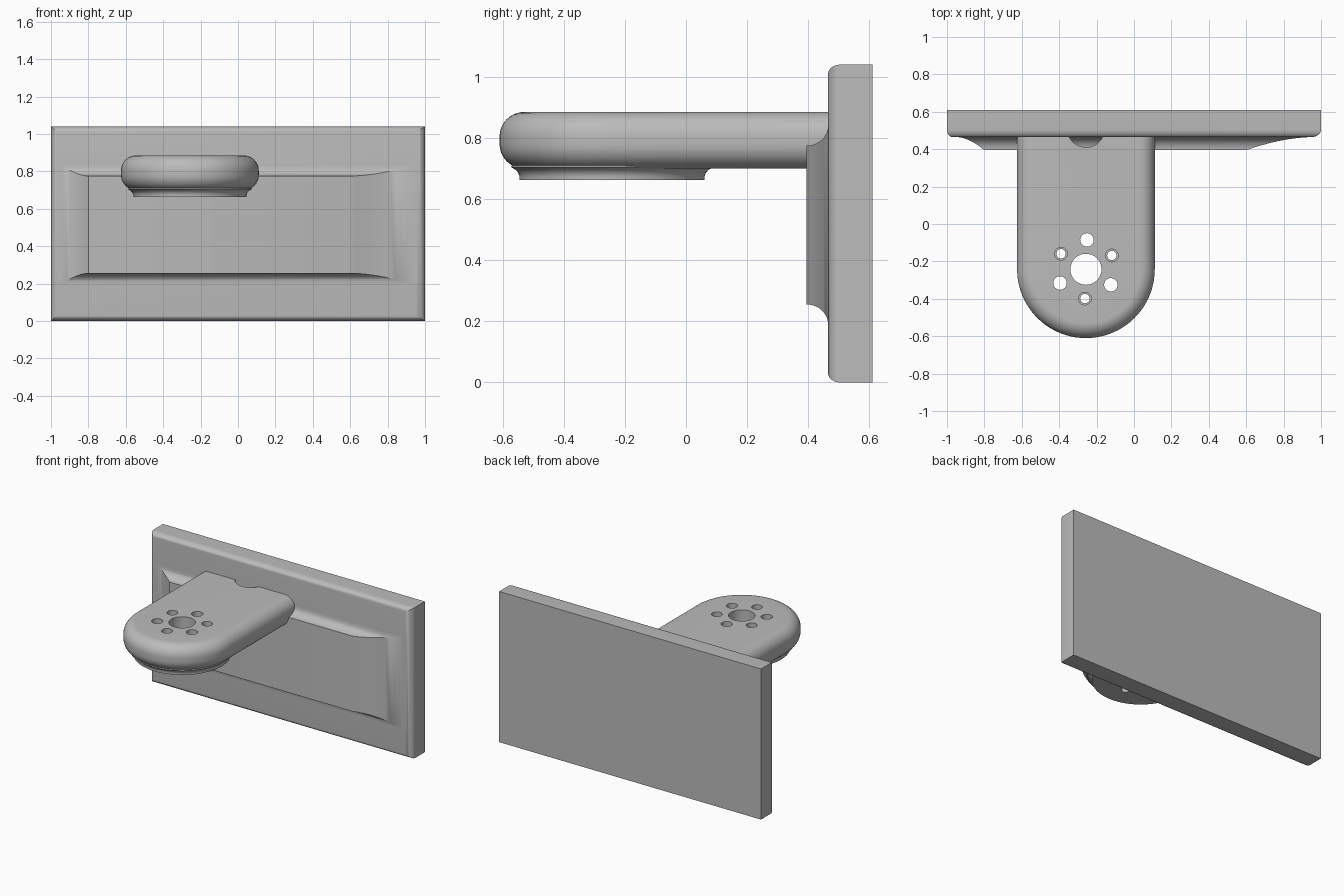
import bpy, bmesh, math
from math import sin, cos, pi

if "Cube" in bpy.data.objects:
    bpy.data.objects.remove(bpy.data.objects["Cube"])

grey = bpy.data.materials.new("plain_grey")
grey.diffuse_color = (0.5, 0.5, 0.5, 1)
grey.use_nodes = True
grey.node_tree.nodes["Principled BSDF"].inputs["Base Color"].default_value = grey.diffuse_color


def loft(bm, rings):
    """Bridge equal-length closed rings and cap both ends."""
    vs = [[bm.verts.new(p) for p in r] for r in rings]
    n = len(vs[0])
    for a, b in zip(vs, vs[1:]):
        for i in range(n):
            j = (i + 1) % n
            bm.faces.new((a[i], a[j], b[j], b[i]))
    bm.faces.new(vs[0][::-1])
    bm.faces.new(vs[-1])


def make(name, *lofts):
    bm = bmesh.new()
    for rings in lofts:
        loft(bm, rings)
    bmesh.ops.recalc_face_normals(bm, faces=bm.faces)
    me = bpy.data.meshes.new(name)
    bm.to_mesh(me)
    bm.free()
    me.materials.append(grey)
    ob = bpy.data.objects.new(name, me)
    bpy.context.collection.objects.link(ob)
    return ob


def rect(x0, x1, z0, z1, y):
    return [(x0, y, z0), (x1, y, z0), (x1, y, z1), (x0, y, z1)]


def lathe(cx, cy, profile, n=40):
    """Rings of a vertical turned shape from (radius, z) pairs."""
    return [[(cx + r * cos(2 * pi * i / n), cy + r * sin(2 * pi * i / n), z)
             for i in range(n)] for r, z in profile]


def boolean(ob, other, operation):
    m = ob.modifiers.new(operation, 'BOOLEAN')
    m.operation, m.solver, m.object = operation, 'EXACT', other
    bpy.context.view_layer.objects.active = ob
    bpy.ops.object.modifier_apply(modifier=m.name)
    bpy.data.objects.remove(other)


def smooth(ob, angle):
    bpy.ops.object.select_all(action='DESELECT')
    ob.select_set(True)
    bpy.context.view_layer.objects.active = ob
    bpy.ops.object.shade_smooth_by_angle(angle=math.radians(angle))


# Wall plate with rounded front edges, wider rounding on the right
rings = [rect(-1, 1, 0, 1.04, 0.61)]
for k in range(9):
    t = k / 8 * pi / 2
    d = 1 - cos(t)
    rings.append(rect(-1 + 0.03 * d, 1 - 0.05 * d, 0.03 * d, 1.04 - 0.03 * d,
                      0.505 - 0.04 * sin(t)))
plate = make("wall_plate", rings)

# Raised pad with concave flared sides, long run-out on the right
rings = [rect(-0.95, 0.96, 0.19, 0.84, 0.48)]
for k in range(12, -1, -1):
    t = k / 12 * pi / 2
    h = sin(t)
    s = 1 - max(0, 1 - h) ** 0.556
    d = 0.065 * (1 - cos(t))
    rings.append(rect(-0.8 - 0.15 * s, 0.6 + 0.36 * s, 0.255 - d, 0.775 + d,
                      0.395 + 0.07 * h))
pad = make("raised_pad", rings)

# Arm: round-ended bar with rounded top and bottom edges
CX, CY, R, BACK = -0.257, -0.242, 0.368, 0.48


def bar(inset, z):
    r = R - inset
    arc = [(CX + r * cos(a), CY + r * sin(a), z)
           for a in [pi + pi * i / 40 for i in range(41)]]
    return [(CX - r, BACK, z)] + arc + [(CX + r, BACK, z)]


E = 0.08
rings = []
for k in range(11):
    t = k / 10 * pi / 2
    rings.append(bar(E * (1 - sin(t)), 0.70 + E * (1 - cos(t))))
for k in range(11):
    t = k / 10 * pi / 2
    rings.append(bar(E * (1 - cos(t)), 0.885 - E * (1 - sin(t))))
arm = make("arm", rings)

# Round boss under the arm tip, flaring into it
flare = [(0.303, 0.663), (0.303, 0.675), (0.307, 0.686), (0.316, 0.696),
         (0.331, 0.705), (0.315, 0.73)]
boolean(arm, make("boss", lathe(CX, CY, flare, 80)), 'UNION')

# Centre bore, three plain holes, three stepped holes and the rear notch
cuts = [lathe(CX, CY, [(0.083, 0.6), (0.083, 0.95)]),
        lathe(CX, 0.51, [(0.1, 0.6), (0.1, 0.95)], 64)]
for i in range(6):
    a = math.radians(88 - 60 * i)
    x, y = CX + 0.157 * cos(a), CY + 0.157 * sin(a)
    if i % 2:
        prof = [(0.025, 0.6), (0.025, 0.78), (0.034, 0.78), (0.034, 0.95)]
    else:
        prof = [(0.036, 0.6), (0.036, 0.95)]
    cuts.append(lathe(x, y, prof, 32))
boolean(arm, make("hole_cutter", *cuts), 'DIFFERENCE')

for ob in (plate, pad, arm):
    smooth(ob, 30)
